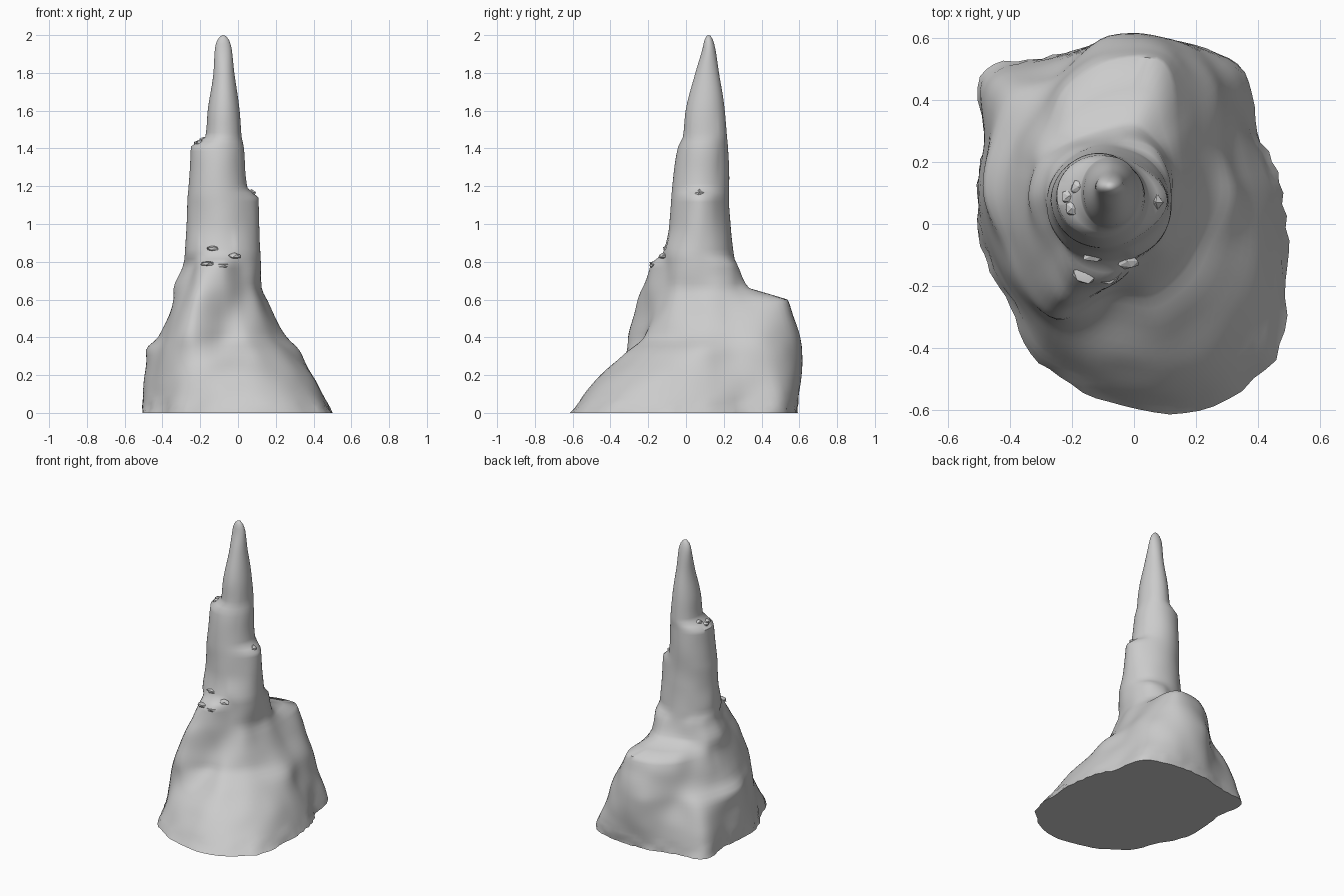
import bpy, bmesh, math, random
from mathutils import Vector, noise

if "Cube" in bpy.data.objects:
    bpy.data.objects.remove(bpy.data.objects["Cube"])

random.seed(4)
N, SUB, STEP = 16, 6, 0.025
AXIS = Vector((-0.08, 0.10))

# Flared base: height -> radius (in hundredths) every 22.5 degrees, from +x counter-clockwise
BASE = {
    0.00: "56 52 59 52 48 47 57 44 42 45 48 59 68 76 76 62",
    0.20: "47 45 53 54 50 45 50 43 41 41 43 49 53 58 56 51",
    0.33: "40 40 49 53 50 42 44 41 41 38 41 44 38 43 42 40",
    0.40: "33 36 45 52 49 41 38 35 34 34 39 43 32 34 33 32",
    0.60: "23 24 30 45 42 36 28 27 27 28 31 38 30 25 25 23",
    0.66: "20 21 23 25 22 21 22 25 26 26 28 35 30 24 23 21",
    0.79: "20 20 20 18 16 16 18 20 21 21 22 28 29 23 22 21",
}
# Spire: z, left, right, front, back, extra ridge on the right
SPIRE = [
    (0.84, -.285, .12, -.125, .25, 0), (1.00, -.27, .08, -.085, .235, .035),
    (1.14, -.265, .05, -.08, .23, .06), (1.19, -.26, .042, -.075, .23, .01),
    (1.41, -.25, .03, -.04, .22, 0), (1.46, -.175, .02, -.015, .215, 0),
    (1.60, -.16, .01, 0, .205, 0), (1.80, -.13, -.02, .05, .175, 0),
    (1.93, -.122, -.034, .088, .155, 0), (1.975, -.109, -.048, .098, .142, 0),
    (1.996, -.09, -.066, .11, .13, 0),
]


def direction(i):
    a = 2 * math.pi * i / N
    return Vector((math.cos(a), math.sin(a)))


def round_ring(pts):
    """Closed Catmull-Rom curve through the ring points."""
    out = []
    for i in range(N):
        a, b, c, d = (pts[(i + k) % N] for k in (-1, 0, 1, 2))
        for s in range(SUB):
            t = s / SUB
            out.append(0.5 * (2 * b + (c - a) * t + (2 * a - 5 * b + 4 * c - d) * t * t
                              + (3 * b - a - 3 * c + d) * t ** 3))
    return out


levels = []
for z, row in BASE.items():
    levels.append((z, round_ring([AXIS + direction(i) * int(r) / 100
                                  for i, r in enumerate(row.split())])))
for z, l, r, f, b, ridge in SPIRE:
    pts = []
    for i in range(N):
        d = direction(i)
        pts.append(Vector(((l + r) / 2 + d.x * (r - l) / 2 + ridge * max(0, d.x) ** 3,
                           (f + b) / 2 + d.y * (b - f) / 2)))
    levels.append((z, round_ring(pts)))


def rate(k, j, ax):
    return (levels[k + 1][1][j][ax] - levels[k][1][j][ax]) / (levels[k + 1][0] - levels[k][0])


def slope(k, j, ax):
    """Vertical tangent at a level, limited so ledges do not overshoot."""
    if k == 0:
        return rate(0, j, ax)
    if k == len(levels) - 1:
        return rate(k - 1, j, ax)
    a, b = rate(k - 1, j, ax), rate(k, j, ax)
    return 0 if a * b <= 0 else 2 * a * b / (a + b)


def finish(bm, name, angle):
    bmesh.ops.recalc_face_normals(bm, faces=bm.faces[:])
    me = bpy.data.meshes.new(name)
    bm.to_mesh(me)
    bm.free()
    ob = bpy.data.objects.new(name, me)
    bpy.context.collection.objects.link(ob)
    bpy.ops.object.select_all(action='DESELECT')
    ob.select_set(True)
    bpy.context.view_layer.objects.active = ob
    bpy.ops.object.shade_smooth_by_angle(angle=math.radians(angle))
    return ob


# Rock body: rings lofted smoothly between the levels
bm = bmesh.new()
rings = []
for k in range(len(levels) - 1):
    (z0, p0), (z1, p1) = levels[k], levels[k + 1]
    h = z1 - z0
    n = max(2, round(h / STEP))
    for s in range(n + (k == len(levels) - 2)):
        t = s / n
        z = z0 + h * t
        ring = []
        for j in range(N * SUB):
            xy = [(2*t**3 - 3*t*t + 1) * p0[j][a] + (t**3 - 2*t*t + t) * h * slope(k, j, a)
                  + (3*t*t - 2*t**3) * p1[j][a] + (t**3 - t*t) * h * slope(k + 1, j, a)
                  for a in (0, 1)]
            # Weathered surface, calmer toward the tip; ragged foot
            v = Vector((xy[0], xy[1], z))
            out = Vector((xy[0] - AXIS.x, xy[1] - AXIS.y, 0)).normalized()
            amp = 0.014 if z < 0.7 else 0.007 * max(0, 2 - z)
            push = amp * noise.noise(v * 6)
            if z < 0.06:
                push += 0.012 * noise.noise(v * 22)
            ring.append(bm.verts.new(v + out * push))
        rings.append(ring)
for a, b in zip(rings, rings[1:]):
    for j in range(len(a)):
        k = (j + 1) % len(a)
        bm.faces.new((a[j], a[k], b[k], b[j]))
bm.faces.new(rings[0][::-1])
tip = bm.verts.new((-0.08, 0.12, 2.0))
for j in range(len(rings[-1])):
    bm.faces.new((rings[-1][j], rings[-1][(j + 1) % len(rings[-1])], tip))
finish(bm, "rock_spire", 50)


# Broken chips on the ledges
def chips(name, spots, size):
    bm = bmesh.new()
    for p in spots:
        made = bmesh.ops.create_icosphere(bm, subdivisions=1, radius=1)["verts"]
        for v in made:
            v.co = Vector([p[a] + v.co[a] * size[a] * random.uniform(0.7, 1.1) for a in range(3)])
    finish(bm, name, 20)


chips("left_ledge_chips", [(-.21, .09, 1.425), (-.20, .05, 1.43), (-.18, .12, 1.445)], (.03, .03, .022))
chips("right_ledge_chips", [(.07, .07, 1.155)], (.025, .03, .03))
chips("front_ledge_chips", [(-.16, -.165, .79), (-.09, -.17, .78), (-.13, -.10, .87), (-.02, -.12, .83)],
      (.045, .03, .018))
